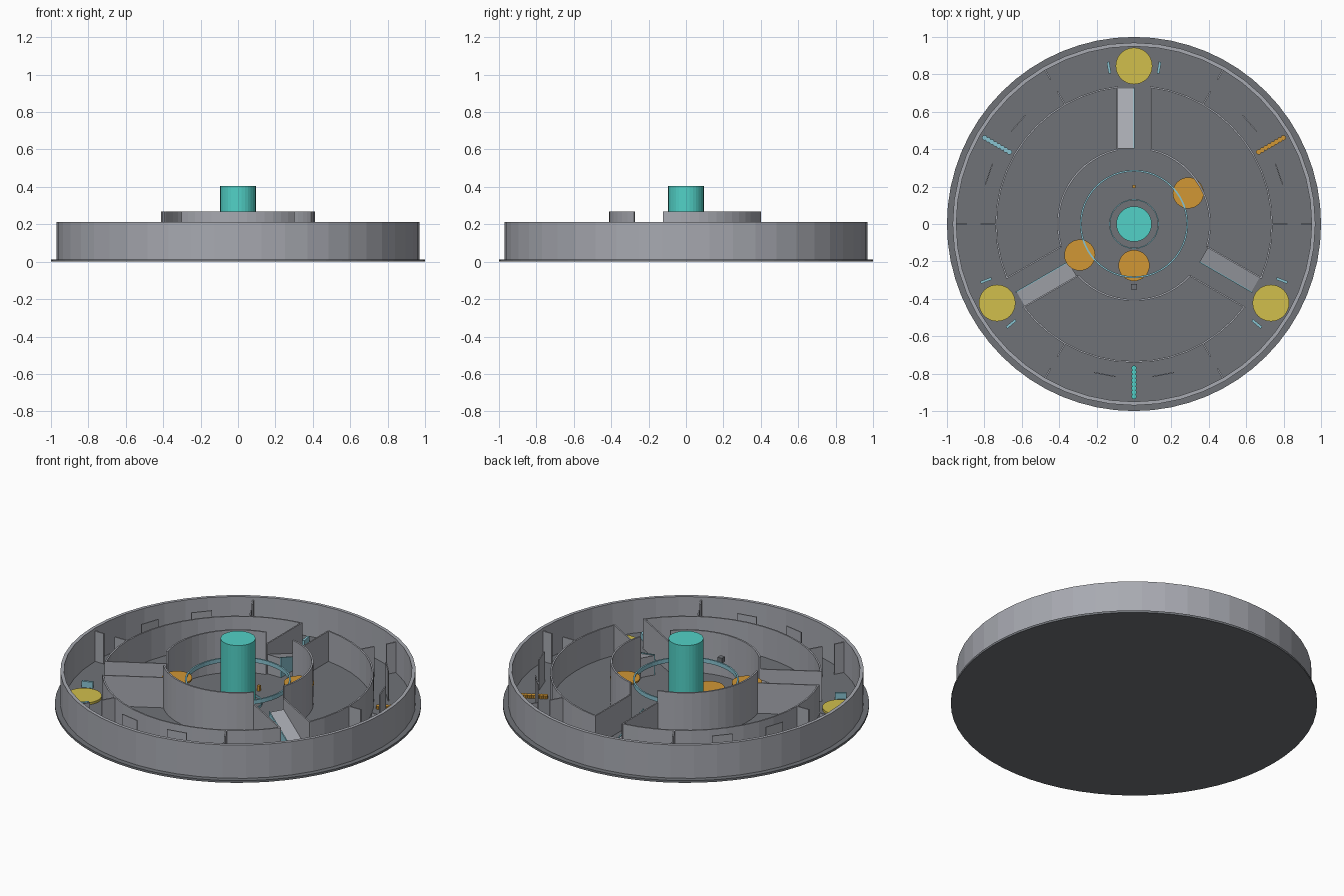
import bpy, bmesh, math
from math import sin, cos, radians, asin, degrees
from mathutils import Matrix

if "Cube" in bpy.data.objects:
    bpy.data.objects.remove(bpy.data.objects["Cube"])


def mat(name, r, g, b):
    m = bpy.data.materials.new(name)
    m.diffuse_color = (r, g, b, 1)
    m.use_nodes = True
    m.node_tree.nodes["Principled BSDF"].inputs["Base Color"].default_value = m.diffuse_color
    return m


WALL = mat("wall_grey", .39, .40, .44)
FLOOR = mat("floor_grey", .16, .17, .187)
YELLOW = mat("pad_yellow", .64, .52, .073)
ORANGE = mat("pad_orange", .64, .31, .036)
TEAL = mat("core_teal", .084, .64, .57)
BLUE = mat("light_blue", .25, .55, .64)
FL = 0.013   # floor level
WH = 0.195   # inner wall height


def make(name, bm, material, rot=0):
    bmesh.ops.recalc_face_normals(bm, faces=bm.faces)
    me = bpy.data.meshes.new(name)
    bm.to_mesh(me)
    bm.free()
    me.materials.append(material)
    ob = bpy.data.objects.new(name, me)
    bpy.context.collection.objects.link(ob)
    ob.rotation_euler.z = radians(rot)
    return ob


def disc(name, x, y, r, z0, z1, material, n=32):
    bm = bmesh.new()
    bmesh.ops.create_cone(bm, cap_ends=True, segments=n, radius1=r, radius2=r, depth=z1 - z0,
                          matrix=Matrix.Translation((x, y, (z0 + z1) / 2)))
    return make(name, bm, material)


def box(name, x0, x1, y0, y1, z0, z1, material, rot=0):
    bm = bmesh.new()
    bmesh.ops.create_cube(bm, size=1)
    bmesh.ops.scale(bm, vec=(x1 - x0, y1 - y0, z1 - z0), verts=bm.verts)
    bmesh.ops.translate(bm, vec=((x0 + x1) / 2, (y0 + y1) / 2, (z0 + z1) / 2), verts=bm.verts)
    return make(name, bm, material, rot)


def arc_wall(name, r0, r1, z0, z1, material, a0=0, a1=360, n=48):
    """Curved wall with a rectangular section, closed if it goes all round."""
    bm = bmesh.new()
    full = a1 - a0 >= 360
    rows = []
    for i in range(n if full else n + 1):
        a = radians(a0 + (a1 - a0) * i / n)
        rows.append([bm.verts.new((r * cos(a), r * sin(a), z))
                     for r, z in ((r0, z0), (r1, z0), (r1, z1), (r0, z1))])
    for i in range(n):
        p, q = rows[i], rows[(i + 1) % len(rows)]
        for k in range(4):
            j = (k + 1) % 4
            bm.faces.new((p[k], p[j], q[j], q[k]))
    if not full:
        bm.faces.new(rows[0])
        bm.faces.new(rows[-1])
    return make(name, bm, material)


def sloped(name, x0, x1, profile, material, rot):
    """Side profile of (y, z) points pushed across x."""
    bm = bmesh.new()
    a = [bm.verts.new((x0, y, z)) for y, z in profile]
    b = [bm.verts.new((x1, y, z)) for y, z in profile]
    bm.faces.new(a)
    bm.faces.new(b)
    for i in range(len(a)):
        j = (i + 1) % len(a)
        bm.faces.new((a[i], a[j], b[j], b[i]))
    return make(name, bm, material, rot)


# Base and outer wall
disc("base_floor", 0, 0, 1.0, 0, FL, FLOOR, 64)
arc_wall("outer_wall", .95, .97, FL, .213, WALL)

# Central column with its rings
disc("core_column", 0, 0, .095, FL, .405, TEAL)
arc_wall("core_floor_ring", .127, .133, FL, .025, BLUE)
arc_wall("hanging_ring", .28, .289, .135, .16, BLUE)

# Inner pads and small markers
for s in (1, -1):
    disc("upper_pad", s * .29, s * .166, .083, .145, .155, ORANGE)
disc("lower_pad", 0, -.222, .083, FL, .024, ORANGE)
box("small_marker", -.008, .008, .192, .208, FL, .045, ORANGE)
box("small_box", -.015, .015, -.35, -.32, .135, .165, FLOOR)

gap_mid = degrees(asin(.09 / .74))
gap_in = degrees(asin(.09 / .41))
for k in range(3):
    t = 120 * k
    # Ring walls between the passages
    arc_wall("middle_wall", .733, .742, FL, WH, WALL, 90 + t + gap_mid, 210 + t - gap_mid, 14)
    arc_wall("inner_wall", .402, .412, FL, .267, WALL, 90 + t + gap_in, 210 + t - gap_in, 14)
    # Passage with a ramp on one half
    for s in (-1, 1):
        box("passage_wall", s * .09 - .004, s * .09 + .004, .398, .738, FL, WH, WALL, t)
    sloped("ramp", -.086, -.003, [(.405, FL), (.725, FL), (.725, FL + .004), (.405, .13)], WALL, t)
    sloped("ramp_edge_strip", -.003, .003,
           [(.405, FL), (.73, FL), (.73, FL + .01), (.405, .136)], BLUE, t)
    # Yellow pad between two low barriers
    a = radians(90 + t)
    disc("yellow_pad", .845 * cos(a), .845 * sin(a), .098, FL, .026, YELLOW)
    for s in (-1, 1):
        box("pad_barrier", .815, .878, -.007, .007, FL, .05, BLUE, 90 + t + s * 9.1)
        # Tangential cover walls
        box("cover_wall", .817, .823, -.058, .058, FL, WH, WALL, 30 + t + s * 11)
    # Line of coloured beads
    colour = (ORANGE, BLUE, TEAL)[k]
    b = radians(30 + t)
    for i in range(8):
        r = .77 + .152 * i / 7
        disc("bead", r * cos(b), r * sin(b), .014, FL, .032, colour, 10)

# Radial fins on the middle and outer walls
for k in range(6):
    box("inner_fin", .74, .82, -.004, .004, FL, WH, WALL, 60 * k)
    box("outer_fin", .892, .953, -.004, .004, FL, WH, WALL, 60 * k)
